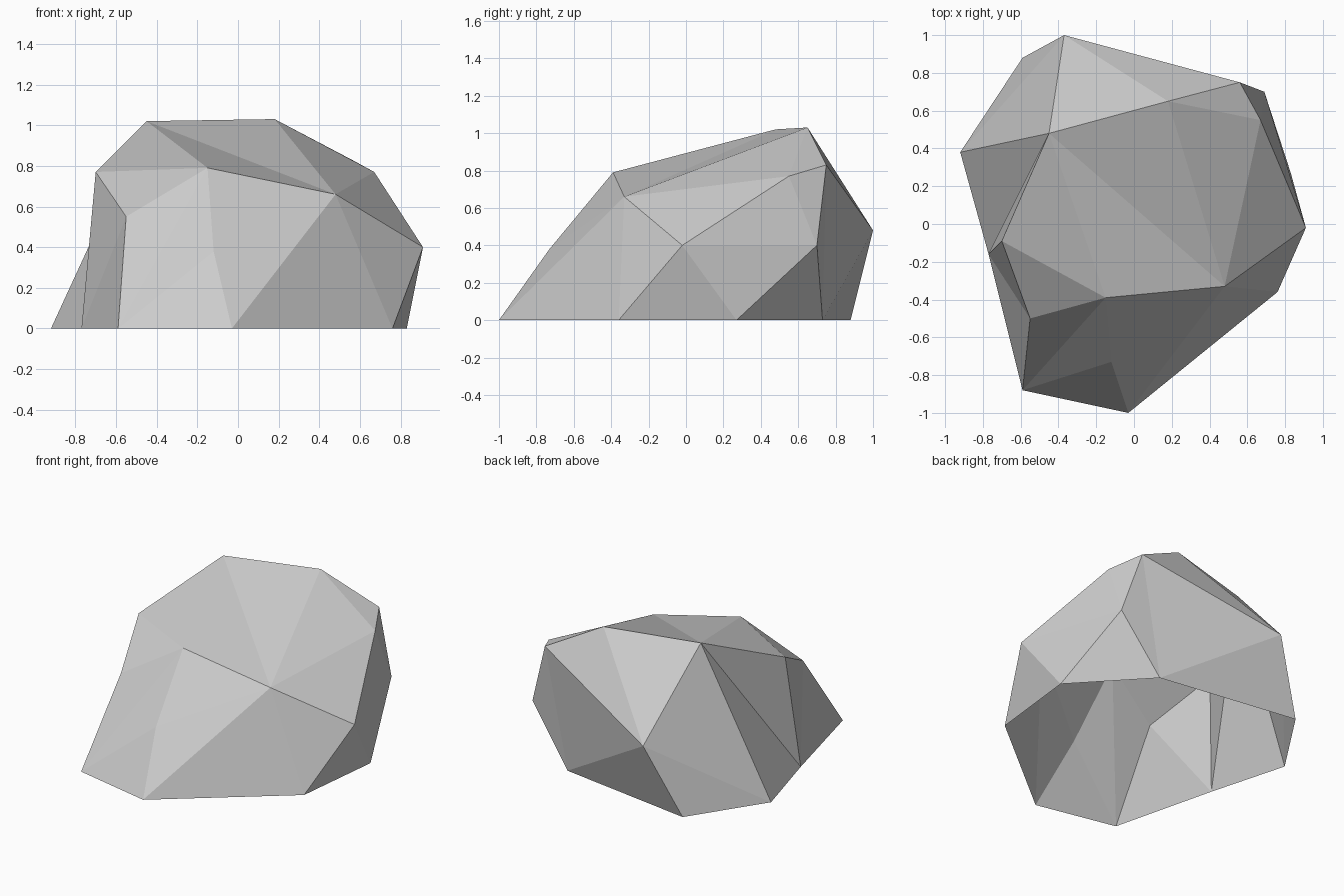
import bpy
import bmesh

default = bpy.data.objects.get("Cube")
if default:
    bpy.data.objects.remove(default, do_unlink=True)


def flat_material(name, color):
    mat = bpy.data.materials.new(name)
    mat.use_nodes = True
    mat.diffuse_color = color
    bsdf = next(n for n in mat.node_tree.nodes if n.type == "BSDF_PRINCIPLED")
    bsdf.inputs["Base Color"].default_value = color
    bsdf.inputs["Roughness"].default_value = 0.9
    return mat


# Rim on the ground: (x, y), going round the open underside
ground = {
    "back": (-.59, .88), "right_back": (-.92, .38), "right": (-.77, -.16),
    "front_right": (-.59, -.88), "front": (-.03, -1), "front_left": (.76, -.36),
    "left": (.83, .27), "back_left": (.4, .73),
}

# Corners of the boulder above the ground
corners = {
    "rear_point": (-.37, 1, .48), "side_point": (.91, -.02, .4),
    "side_rear": (.69, .7, .4), "crown_rear": (.56, .75, .83),
    "crown_side": (.67, .55, .77), "peak": (.18, .65, 1.03),
    "crown": (-.45, .48, 1.02), "shoulder": (-.7, -.09, .77),
    "brow_low": (-.55, -.5, .55), "brow": (-.15, -.39, .79),
    "brow_side": (.48, -.33, .66), "chin": (-.12, -.73, .38),
}

# Triangle fans: each centre corner followed by the corners around it
fans = [
    "brow_side side_point crown_side peak crown brow chin front front_left side_point",
    "rear_point back_left crown_rear peak crown right_back back back_left",
    "side_rear side_point left back_left crown_rear crown_side side_point",
    "front_right right brow_low brow chin front",
    "shoulder crown brow brow_low right crown",
    "crown right_back right",
    "side_point front_left left",
    "peak crown_rear crown_side",
]

bm = bmesh.new()
verts = {name: bm.verts.new((x, y, 0)) for name, (x, y) in ground.items()}
verts.update({name: bm.verts.new(co) for name, co in corners.items()})
for fan in fans:
    centre, *ring = fan.split()
    for a, b in zip(ring, ring[1:]):
        bm.faces.new((verts[centre], verts[a], verts[b]))
bmesh.ops.recalc_face_normals(bm, faces=bm.faces)

# Make sure the facets face outwards
if sum(f.normal.z * f.calc_area() for f in bm.faces) < 0:
    bmesh.ops.reverse_faces(bm, faces=bm.faces)

mesh = bpy.data.meshes.new("boulder")
bm.to_mesh(mesh)
bm.free()
mesh.materials.append(flat_material("stone_grey", (.6, .6, .6, 1)))
boulder = bpy.data.objects.new("boulder", mesh)
bpy.context.collection.objects.link(boulder)
